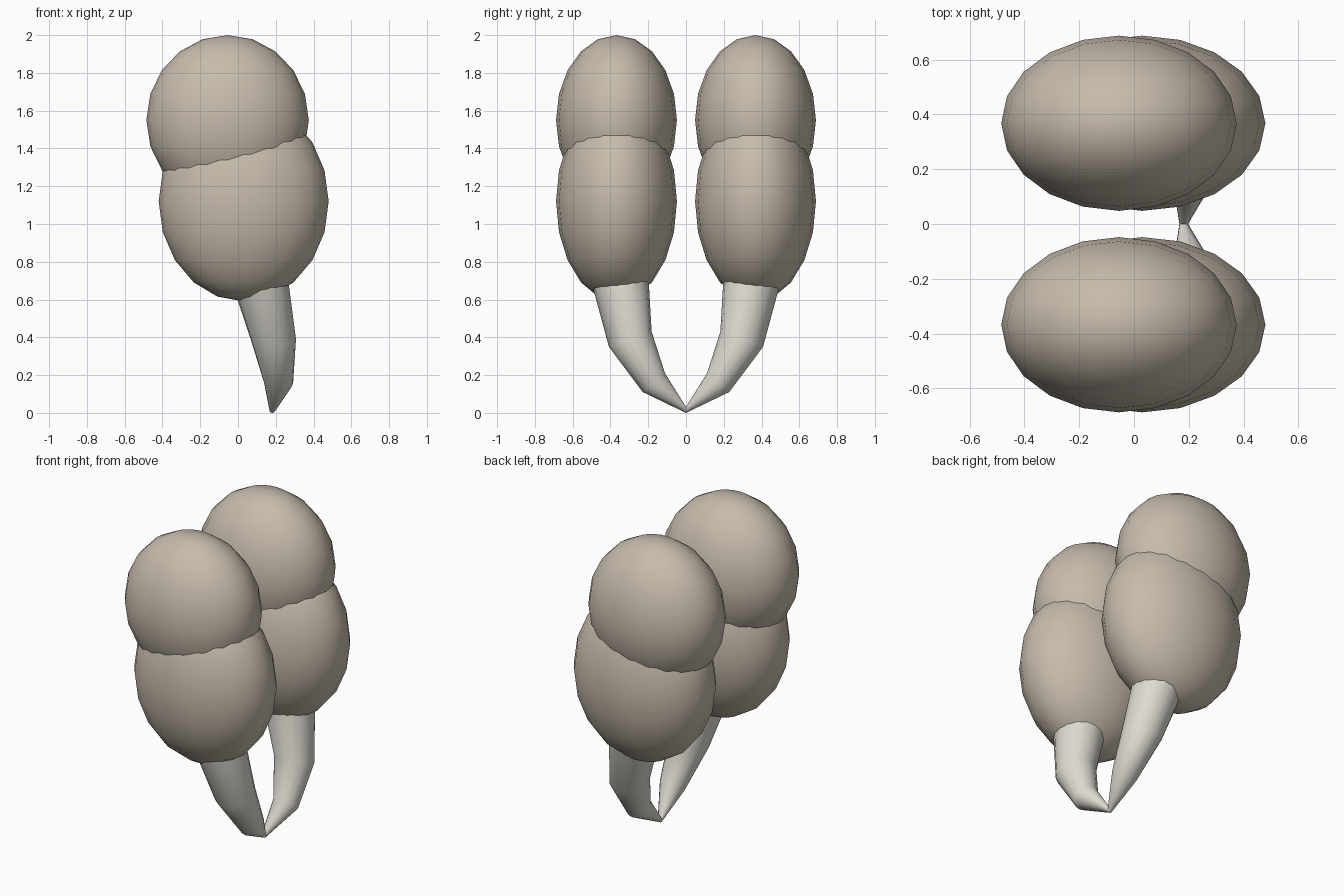
import bpy, math
from mathutils import Vector

cube = bpy.data.objects.get("Cube")
if cube:
    bpy.data.objects.remove(cube, do_unlink=True)


def material(name, rgb):
    mat = bpy.data.materials.new(name)
    mat.use_nodes = True
    mat.diffuse_color = (*rgb, 1)
    mat.node_tree.nodes["Principled BSDF"].inputs["Base Color"].default_value = (*rgb, 1)
    return mat


tan = material("warm tan", (0.57, 0.50, 0.41))
ivory = material("pale ivory", (0.73, 0.71, 0.64))


def lobe(name, centre, radii):
    bpy.ops.mesh.primitive_uv_sphere_add(segments=20, ring_count=10, radius=1, location=centre)
    ob = bpy.context.object
    ob.name = name
    ob.scale = radii
    ob.data.materials.append(tan)
    bpy.ops.object.shade_smooth()


def tapered_tube(name, rings, side, sides=16):
    # Each ring: centre, radius, tilt about x
    verts, faces = [], []
    for centre, radius, tilt in rings:
        for i in range(sides):
            a = math.tau * i / sides
            out = radius * math.sin(a)
            p = Vector(centre) + Vector((radius * math.cos(a), out * math.cos(tilt), -out * math.sin(tilt)))
            verts.append((p.x, p.y * side, p.z))
    for r in range(len(rings) - 1):
        for i in range(sides):
            j = (i + 1) % sides
            quad = (r * sides + i, r * sides + j, (r + 1) * sides + j, (r + 1) * sides + i)
            faces.append(quad if side < 0 else quad[::-1])
    caps = [tuple(range(sides)), tuple(range((len(rings) - 1) * sides, len(rings) * sides))]
    for cap, flip in zip(caps, (side < 0, side > 0)):
        faces.append(cap[::-1] if flip else cap)
    mesh = bpy.data.meshes.new(name)
    mesh.from_pydata(verts, [], faces)
    mesh.materials.append(ivory)
    for poly in mesh.polygons:
        poly.use_smooth = len(poly.vertices) == 4
    mesh.update()
    bpy.context.collection.objects.link(bpy.data.objects.new(name, mesh))


# Curved stalk, from inside the lower lobe down to the shared tip
stalk = [
    ((0.113, 0.35, 0.71), 0.152, 0.1),
    ((0.187, 0.295, 0.39), 0.12, 0.34),
    ((0.215, 0.17, 0.16), 0.077, 0.7),
    ((0.182, 0.0, 0.016), 0.016, math.pi / 2),
]

# Matching front and back halves
for label, side in (("front", -1), ("back", 1)):
    lobe(label + "_upper_lobe", (-0.055, 0.368 * side, 1.55), (0.43, 0.32, 0.45))
    lobe(label + "_lower_lobe", (0.03, 0.368 * side, 1.12), (0.45, 0.32, 0.53))
    tapered_tube(label + "_stalk", stalk, side)
